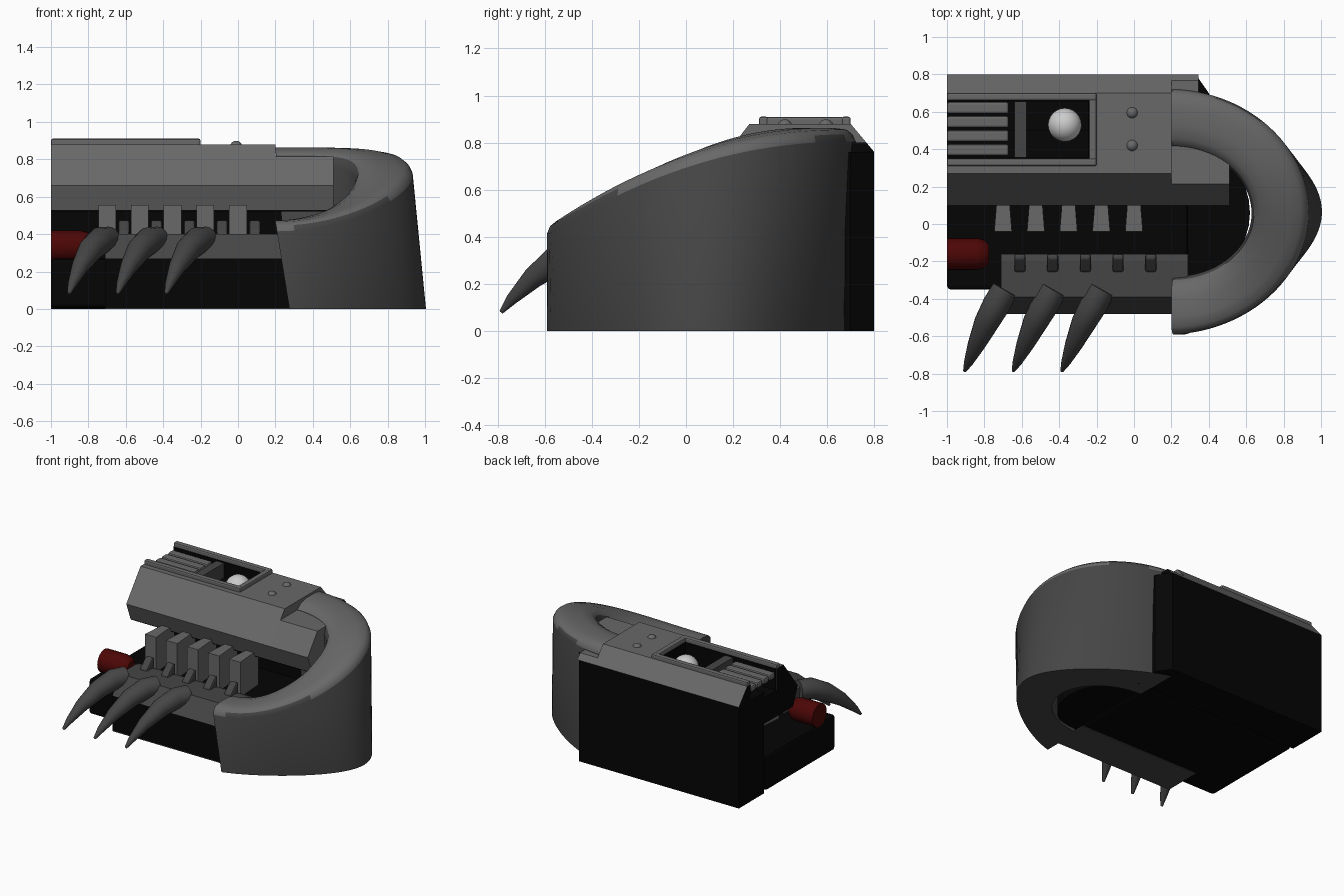
import bpy, bmesh
from math import sin, cos, pi
from mathutils import Vector

if "Cube" in bpy.data.objects:
    bpy.data.objects.remove(bpy.data.objects["Cube"])


def material(name, r, g, b):
    m = bpy.data.materials.new(name)
    m.use_nodes = True
    m.diffuse_color = (r, g, b, 1)
    m.node_tree.nodes["Principled BSDF"].inputs["Base Color"].default_value = (r, g, b, 1)
    return m


GREY = material("grey metal", .14, .14, .14)
DARK = material("dark grey metal", .06, .06, .06)
BLACK = material("black", .0015, .0015, .0015)
RED = material("dark red", .075, .002, .002)
WHITE = material("pale ball", .6, .6, .6)


def finish(name, bm, mat, smooth=False, bevel=0):
    bmesh.ops.recalc_face_normals(bm, faces=bm.faces)
    me = bpy.data.meshes.new(name)
    bm.to_mesh(me)
    bm.free()
    ob = bpy.data.objects.new(name, me)
    bpy.context.collection.objects.link(ob)
    me.materials.append(mat)
    if bevel:
        mod = ob.modifiers.new("bevel", "BEVEL")
        mod.width, mod.segments = bevel, 2
    if smooth:
        bpy.ops.object.select_all(action="DESELECT")
        ob.select_set(True)
        bpy.context.view_layer.objects.active = ob
        bpy.ops.object.shade_smooth_by_angle(angle=0.7)
    return ob


def recolour(ob, mat, rule):
    """Give a second colour to the faces whose normal meets the rule."""
    ob.data.materials.append(mat)
    for face in ob.data.polygons:
        if rule(face.normal):
            face.material_index = 1


def extrude(name, points, offset, mat, bevel=0):
    """Closed solid from a planar outline pushed along an offset."""
    bm = bmesh.new()
    face = bm.faces.new([bm.verts.new(p) for p in points])
    new = bmesh.ops.extrude_face_region(bm, geom=[face], use_keep_orig=True)["geom"]
    bmesh.ops.translate(bm, vec=offset, verts=[v for v in new if isinstance(v, bmesh.types.BMVert)])
    return finish(name, bm, mat, bevel=bevel)


def prism_x(name, profile, x0, x1, mat, bevel=0):
    return extrude(name, [(x0, y, z) for y, z in profile], (x1 - x0, 0, 0), mat, bevel)


def prism_z(name, plan, z0, z1, mat, bevel=0):
    return extrude(name, [(x, y, z0) for x, y in plan], (0, 0, z1 - z0), mat, bevel)


def box(name, x0, x1, y0, y1, z0, z1, mat, bevel=0):
    return prism_z(name, [(x0, y0), (x1, y0), (x1, y1), (x0, y1)], z0, z1, mat, bevel)


def loft(name, rings, mat):
    """Skin closed rings of equal length and cap both ends."""
    bm = bmesh.new()
    vs = [[bm.verts.new(p) for p in ring] for ring in rings]
    n = len(vs[0])
    for a, b in zip(vs, vs[1:]):
        for i in range(n):
            bm.faces.new((a[i], a[(i + 1) % n], b[(i + 1) % n], b[i]))
    bm.faces.new(vs[0])
    bm.faces.new(vs[-1])
    return finish(name, bm, mat, smooth=True)


def ball(name, centre, radius, mat):
    bm = bmesh.new()
    bmesh.ops.create_uvsphere(bm, u_segments=24, v_segments=16, radius=radius)
    bmesh.ops.translate(bm, vec=centre, verts=bm.verts)
    return finish(name, bm, mat, smooth=True)


# Curved shield: U-shaped wall that rises to the back, with a more pointed foot
section = [(0, None), (0, -.05), (.04, -.02), (.12, 0), (.3, .008), (.6, .008),
           (.82, -.008), (.94, -.035), (1, -.09), (1, None)]
rings = []
steps = 48
for i in range(steps + 1):
    t = -pi / 2 + pi * i / steps
    outer = Vector((.2 + .73 * cos(t), .065 + .655 * sin(t)))
    inner = Vector((.2 + .42 * cos(t), .06 + .34 * sin(t)))
    top = .855 - .39 * ((1 - sin(t)) / 2) ** 2.1
    ring = []
    for f, dz in section:
        p = outer.lerp(inner, f)
        z = 0 if dz is None else top + dz
        low = max(0, 1 - z / top)
        ring.append((p.x + .075 * low, p.y - .11 * (1 - f) * low * sin(2 * t), z))
    rings.append(ring)
recolour(loft("curved_shield", rings, GREY), DARK, lambda n: n.z < .35)

# Black rear body, lower base, front plinth and curved floor
prism_z("rear_body", [(-1, .5), (-1, .8), (.33, .8), (.4, .7), (.4, .5)], 0, .76, BLACK)
box("lower_base", -1, .29, -.35, .48, .006, .27, BLACK, .02)
box("front_plinth", -.71, .29, -.475, -.2, .006, .27, BLACK)
box("plinth_underside", -.71, .29, -.475, -.19, 0, .006, DARK)
floor = [(.28 + .34 * cos(a), .06 + .36 * sin(a)) for a in [-pi / 2 + pi * k / 16 for k in range(17)]]
prism_z("curved_floor", floor, .02, .2, BLACK)

# Upper cap: sloped front, flat top with an open channel, chamfered back
front = prism_x("cap_front", [(.15, .53), (.1, .66), (.27, .88), (.35, .88), (.35, .53)], -1, .2, GREY)
back = prism_x("cap_back", [(.66, .76), (.66, .88), (.7, .88), (.8, .76)], -1, .2, GREY)
for part in (front, back):
    recolour(part, BLACK, lambda n: n.x < -.9 or n.z < -.9)
box("cap_middle", -.24, .2, .35, .66, .53, .88, GREY)
box("channel_floor", -1, -.24, .35, .66, .53, .72, BLACK)
back_end = prism_x("cap_back_end", [(.69, .76), (.69, .8), (.767, .8), (.8, .76)], .2, .345, GREY)
recolour(back_end, BLACK, lambda n: n.x > .9)
prism_x("cap_side", [(.15, .53), (.1, .66), (.215, .815), (.45, .815), (.45, .53)], .2, .51, GREY)
box("cap_underside", -1, .5, .155, .5, .522, .53, BLACK)

# Channel lining, divider, slats, ball and raised rim
box("lining_front", -.995, -.24, .35, .357, .72, .878, BLACK)
box("lining_back", -.995, -.24, .653, .66, .72, .878, BLACK)
box("lining_end", -.247, -.24, .357, .653, .72, .878, BLACK)
box("channel_divider", -.64, -.575, .357, .653, .72, .87, DARK)
for k in range(4):
    y = .365 + .075 * k
    box(f"slat_{k + 1}", -1, -.67, y, y + .062, .815, .86, GREY, .012)
ball("pale_ball", (-.37, .53, .79), .09, WHITE)
box("rim_front", -1, -.2, .31, .35, .87, .91, GREY, .01)
box("rim_back", -1, -.2, .66, .7, .87, .91, GREY, .01)
box("rim_end", -.24, -.2, .34, .67, .87, .909, GREY, .01)
for k, y in enumerate((.42, .595)):
    ball(f"rivet_{k + 1}", (-.01, y, .867), .032, GREY)

# Lower lip and both rows of teeth
prism_x("lower_lip", [(-.16, .25), (-.16, .39), (-.2, .4), (-.39, .4), (-.48, .27), (-.34, .27)],
        -.71, .29, DARK)
for k in range(5):
    x = -.7 + .175 * k
    prism_z(f"upper_tooth_{k + 1}", [(x - .047, -.04), (x + .047, -.04), (x + .036, .1), (x + .03, .2),
                                     (x - .03, .2), (x - .036, .1)], .29, .555, GREY)
    x += .09
    prism_x(f"lower_tooth_{k + 1}", [(-.26, .38), (-.255, .41), (-.185, .475), (-.16, .47), (-.16, .38)],
            x - .03, x + .03, DARK, .012)

# Curved spikes
path = [(-.69, -.35, .37), (-.735, -.43, .365), (-.79, -.53, .315), (-.845, -.65, .225),
        (-.885, -.74, .135), (-.905, -.785, .08)]
radii = [.07, .074, .066, .046, .025, .009]
for k in range(3):
    centres = [Vector(p) + Vector((.26 * k, 0, 0)) for p in path]
    rings = []
    for i, (c, r) in enumerate(zip(centres, radii)):
        tangent = centres[min(i + 1, len(path) - 1)] - centres[max(i - 1, 0)]
        u = tangent.cross(Vector((0, 0, 1))).normalized()
        v = tangent.cross(u).normalized()
        rings.append([c + r * (cos(a) * u + sin(a) * v) for a in [2 * pi * j / 16 for j in range(16)]])
    loft(f"spike_{k + 1}", rings, DARK)

# Red canister lying along x with a rounded inner end
rings = []
for x, r in [(-1, .085), (-.84, .085), (-.8, .075), (-.775, .05)]:
    rings.append([(x, -.16 + r * cos(a), .335 + r * sin(a)) for a in [2 * pi * j / 24 for j in range(24)]])
loft("red_canister", rings, RED)
